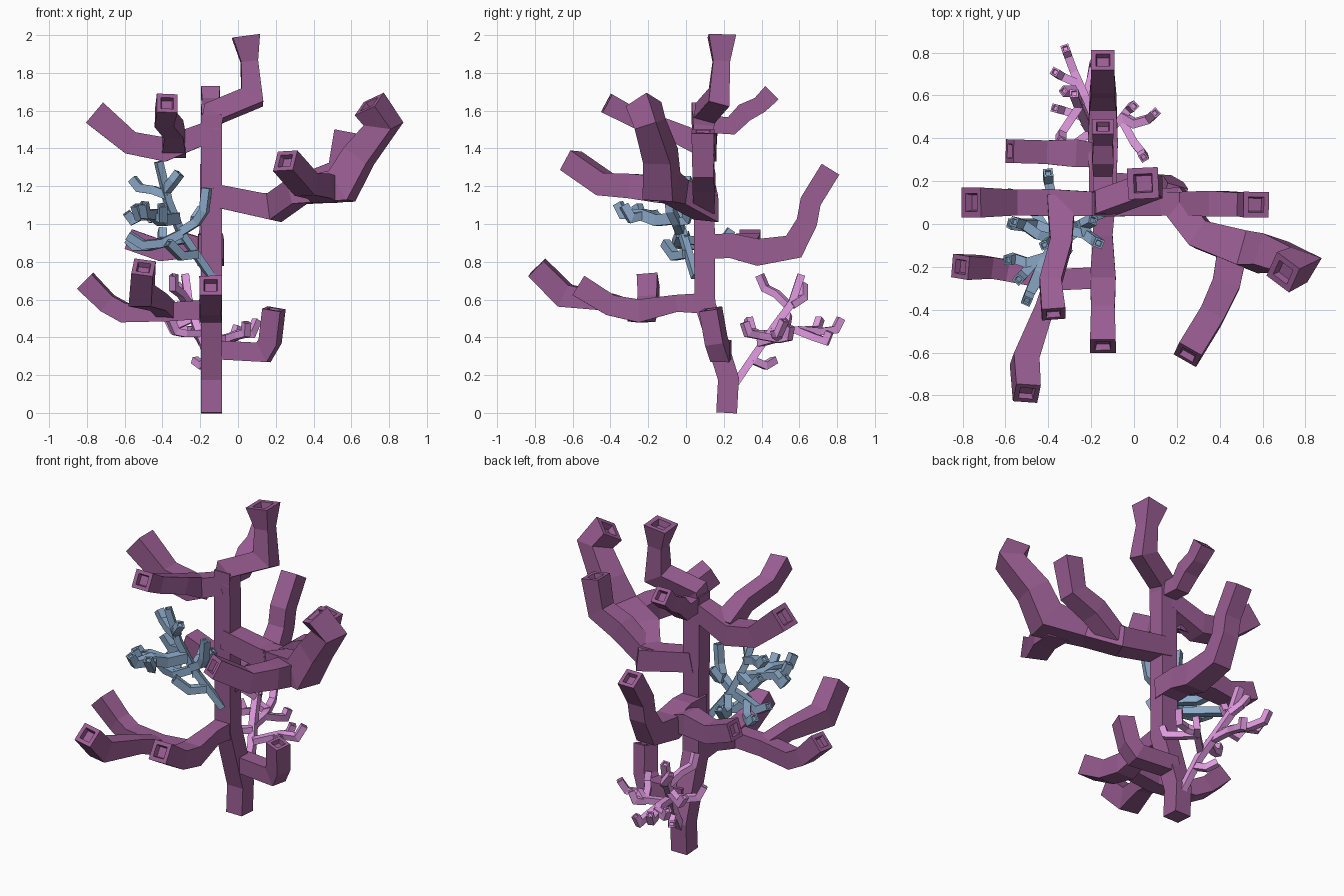
import bpy, bmesh
from mathutils import Vector


def material(name, rgb):
    m = bpy.data.materials.new(name)
    m.diffuse_color = (*rgb, 1)
    return m


PURPLE = material("purple", (0.32, 0.11, 0.29))
BLUE = material("blue", (0.26, 0.40, 0.58))
PINK = material("pink", (0.74, 0.32, 0.74))


def tube(name, mat, width, points, hollow=True):
    """Square mitred tube; a point may carry its own width as 4th value."""
    P = [Vector(p[:3]) for p in points]
    W = [p[3] if len(p) > 3 else width for p in points]
    D = [(b - a).normalized() for a, b in zip(P, P[1:])]
    d = D[0]
    side = Vector((1, 0, 0)) if abs(d.z) > 0.8 else d.cross(Vector((0, 0, 1)))
    side = (side - d * side.dot(d)).normalized()
    up = side.cross(d)
    bm = bmesh.new()
    rings = []

    def ring(center, s, u, w):
        offs = [(1, 1), (-1, 1), (-1, -1), (1, -1)]
        rings.append([bm.verts.new(center + (s * a + u * b) * w / 2) for a, b in offs])

    for i, p in enumerate(P):
        if i == 0 or i == len(P) - 1:
            ring(p, side, up, W[i])
            continue
        n = (D[i - 1] + D[i]).normalized()
        k = D[i - 1].dot(n)
        s = side - D[i - 1] * (side.dot(n) / k)
        u = up - D[i - 1] * (up.dot(n) / k)
        ring(p, s, u, W[i])
        q = D[i - 1].rotation_difference(D[i])
        side, up = q @ side, q @ up
    # recessed square opening at the tip
    if hollow:
        w = W[-1]
        ring(P[-1], side, up, w * 0.6)
        ring(P[-1] - D[-1] * w * 0.25, side, up, w * 0.5)
    for a, b in zip(rings, rings[1:]):
        for j in range(4):
            bm.faces.new((a[j], a[(j + 1) % 4], b[(j + 1) % 4], b[j]))
    bm.faces.new(rings[0][::-1])
    bm.faces.new(rings[-1])
    bmesh.ops.recalc_face_normals(bm, faces=bm.faces)
    me = bpy.data.meshes.new(name)
    bm.to_mesh(me)
    bm.free()
    me.materials.append(mat)
    ob = bpy.data.objects.new(name, me)
    bpy.context.collection.objects.link(ob)
    return ob


# Main purple coral: trunk and crown
tube("trunk", PURPLE, 0.11, [(-.14, .215, 0), (-.14, .225, .18), (-.14, .1, .58),
                             (-.14, .093, 1.58)], hollow=False)
tube("crown_branch", PURPLE, 0.11, [(-.145, .093, 1.5), (-.13, .1, 1.585), (.075, .175, 1.67),
                                    (.06, .187, 1.86, .09), (.042, .19, 1.995, .145)])
# Lower right stub
tube("low_right_branch", PURPLE, 0.1, [(-.14, .19, .335), (.135, .18, .32), (.17, .16, .38), (.19, .13, .55)])
# Back branch with side arm
tube("back_branch", PURPLE, 0.11, [(-.145, .09, .88, .13), (-.145, .24, .885, .13), (-.145, .38, .85, .14),
                                   (-.145, .57, .88, .125), (-.145, .64, 1.01), (-.145, .66, 1.12),
                                   (-.145, .765, 1.29)])
tube("back_side_arm", PURPLE, 0.1, [(-.145, .32, .86), (-.27, .33, .885, .13), (-.41, .335, .86, .11), (-.58, .34, .92, .11)])
# Low front branch and its arms
tube("front_branch", PURPLE, 0.11, [(-.14, .11, .58), (-.145, -.05, .58, .09), (-.145, -.25, .54, .12),
                                    (-.145, -.4, .57), (-.145, -.57, .675, .12)])
tube("front_left_arm", PURPLE, 0.1, [(-.145, -.25, .55), (-.37, -.26, .535), (-.6, -.215, .53),
                                     (-.69, -.2, .58), (-.81, -.2, .7, .11)])
tube("front_far_arm", PURPLE, 0.09, [(-.37, -.25, .535), (-.42, -.4, .585), (-.51, -.64, .62, .12),
                                     (-.5, -.79, .77, .115)])
# Upper right branch and its arms
tube("right_branch", PURPLE, 0.12, [(-.14, .095, 1.155), (.19, .105, 1.085, .13), (.31, -.05, 1.17, .13),
                                    (.55, -.13, 1.2, .165), (.64, -.135, 1.36, .15),
                                    (.77, -.19, 1.53, .13), (.695, -.225, 1.635, .14)])
tube("right_back_arm", PURPLE, 0.11, [(.1, .095, 1.11), (.23, .095, 1.11), (.38, .095, 1.22, .12),
                                      (.53, .09, 1.285), (.57, .09, 1.49, .12)])
tube("right_front_arm", PURPLE, 0.12, [(.46, -.12, 1.18, .14), (.43, -.28, 1.2, .13), (.36, -.43, 1.21), (.25, -.61, 1.335)])
# Upper left branch and its arm
tube("left_branch", PURPLE, 0.11, [(-.15, .093, 1.49, .11), (-.39, .1, 1.395, .125), (-.57, .1, 1.43, .12),
                                   (-.76, .1, 1.59, .14)])
tube("left_front_arm", PURPLE, 0.1, [(-.34, .11, 1.41, .13), (-.34, -.09, 1.5), (-.39, -.27, 1.56), (-.375, -.42, 1.64, .11)])
# Small upper back branch
tube("upper_back_branch", PURPLE, 0.09, [(-.145, .08, 1.53), (-.145, .24, 1.52), (-.145, .31, 1.59, .1),
                                         (-.145, .39, 1.63), (-.145, .455, 1.695, .1)])

# Small blue coral growing on the trunk
tube("blue_stem", BLUE, 0.038, [(-.14, .05, .72), (-.3, -.02, .95), (-.37, -.065, 1.12), (-.42, -.1, 1.33)])
blue = [
    [(-.3, -.03, .96), (-.22, -.05, 1.01), (-.18, -.08, 1.07), (-.165, -.09, 1.19)],
    [(-.22, -.05, 1.01), (-.23, .0, 1.02), (-.19, .02, 1.08)],
    [(-.3, -.03, .95), (-.4, -.05, .9), (-.5, -.01, .89), (-.58, .0, .94)],
    [(-.4, -.04, .9), (-.48, .08, .88), (-.54, .13, .88), (-.58, .14, .92)],
    [(-.22, .0, .84), (-.3, -.06, .83), (-.37, -.11, .9)],
    [(-.28, -.02, .92), (-.38, .12, .9), (-.4, .2, .91), (-.4, .24, .97)],
    [(-.33, -.05, 1.03, .06), (-.4, -.15, 1.02, .06), (-.44, -.23, 1.05, .06), (-.49, -.33, 1.05), (-.5, -.36, 1.11)],
    [(-.44, -.22, 1.05), (-.4, -.29, 1.03), (-.4, -.33, 1.1)],
    [(-.4, -.15, 1.03), (-.5, -.18, 1.05), (-.56, -.16, 1.02), (-.59, -.17, 1.06)],
    [(-.46, -.17, 1.04), (-.52, -.24, 1.04), (-.54, -.26, 1.1)],
    [(-.34, -.05, 1.06), (-.46, .0, 1.03), (-.52, .0, 1.1)],
    [(-.37, -.07, 1.15), (-.45, -.05, 1.18), (-.52, .0, 1.19), (-.56, .01, 1.24)],
    [(-.38, -.08, 1.18), (-.34, -.12, 1.23), (-.31, -.13, 1.27)],
]
for i, pts in enumerate(blue):
    tube(f"blue_twig_{i + 1}", BLUE, 0.044, pts)

# Small pink coral growing behind the base
tube("pink_stem", PINK, 0.04, [(-.14, .25, .14), (-.17, .38, .33), (-.22, .47, .46), (-.26, .56, .58), (-.28, .61, .73)])
pink = [
    [(-.17, .39, .37), (-.05, .5, .4), (.0, .47, .42), (.07, .49, .42), (.1, .52, .49)],
    [(-.06, .49, .39), (.0, .38, .41), (.04, .33, .42), (.045, .31, .48)],
    [(-.06, .49, .39), (-.02, .54, .4), (.0, .55, .46)],
    [(-.21, .45, .43), (-.23, .6, .44), (-.28, .71, .43), (-.31, .79, .44), (-.32, .82, .5)],
    [(-.23, .58, .44), (-.2, .68, .4), (-.19, .74, .38), (-.18, .76, .43)],
    [(-.25, .65, .44), (-.34, .69, .44), (-.37, .71, .5)],
    [(-.16, .35, .28), (-.19, .42, .25), (-.23, .47, .28)],
    [(-.26, .54, .57), (-.3, .48, .63), (-.34, .42, .66), (-.34, .39, .73)],
    [(-.24, .5, .5), (-.33, .53, .46), (-.37, .54, .52)],
    [(-.25, .56, .57), (-.28, .62, .61), (-.33, .62, .68)],
    [(-.2, .43, .42), (-.28, .37, .42), (-.33, .35, .43), (-.36, .33, .5)],
]
for i, pts in enumerate(pink):
    tube(f"pink_twig_{i + 1}", PINK, 0.038, pts)
